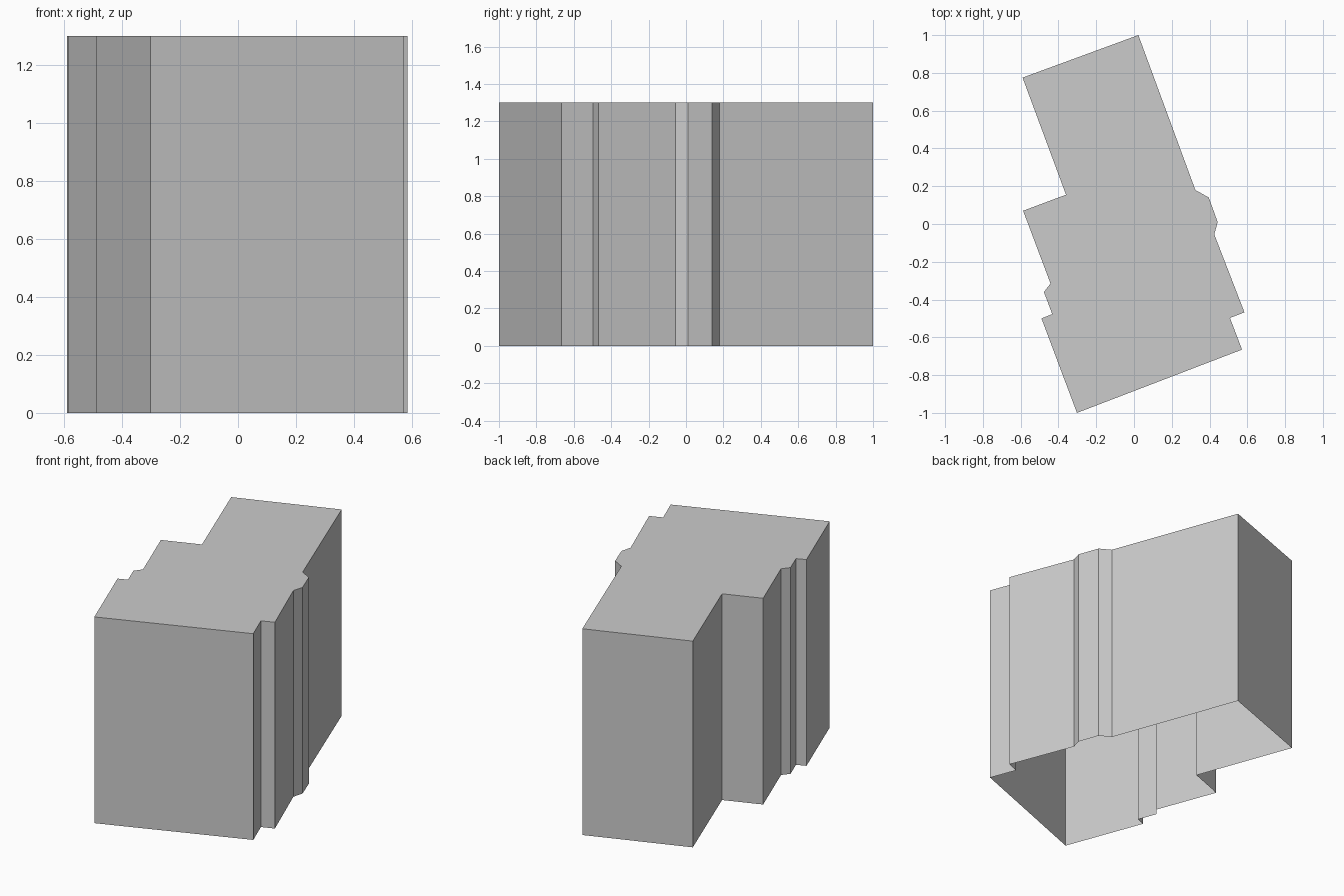
import bpy
import bmesh

cube = bpy.data.objects.get("Cube")
if cube:
    bpy.data.objects.remove(cube, do_unlink=True)

HEIGHT = 1.3

# Plain grey for the whole building block
grey = bpy.data.materials.new("plain_grey")
grey.use_nodes = True
colour = (0.6, 0.6, 0.6, 1)
grey.diffuse_color = colour
grey.node_tree.nodes["Principled BSDF"].inputs["Base Color"].default_value = colour

# Footprint, counter-clockwise from the rear corner
left_side = [(-0.59, 0.775), (-0.36, 0.155), (-0.587, 0.07), (-0.442, -0.315),
             (-0.477, -0.36), (-0.433, -0.477), (-0.49, -0.5)]
right_side = [(0.572, -0.665), (0.508, -0.497), (0.585, -0.468), (0.425, -0.055),
              (0.443, 0.01), (0.396, 0.14), (0.325, 0.18)]
footprint = [(0.023, 1)] + left_side + [(-0.302, -1)] + right_side

# Flat roof with walls drawn down to an open base
bm = bmesh.new()
roof = bm.faces.new([bm.verts.new((x, y, HEIGHT)) for x, y in footprint])
walls = bmesh.ops.extrude_edge_only(bm, edges=roof.edges[:])
for vert in (g for g in walls["geom"] if isinstance(g, bmesh.types.BMVert)):
    vert.co.z = 0
bmesh.ops.recalc_face_normals(bm, faces=bm.faces[:])
roof.normal_update()
if roof.normal.z < 0:
    bmesh.ops.reverse_faces(bm, faces=bm.faces[:])

mesh = bpy.data.meshes.new("building_block")
bm.to_mesh(mesh)
bm.free()
mesh.materials.append(grey)
block = bpy.data.objects.new("building_block", mesh)
bpy.context.collection.objects.link(block)
